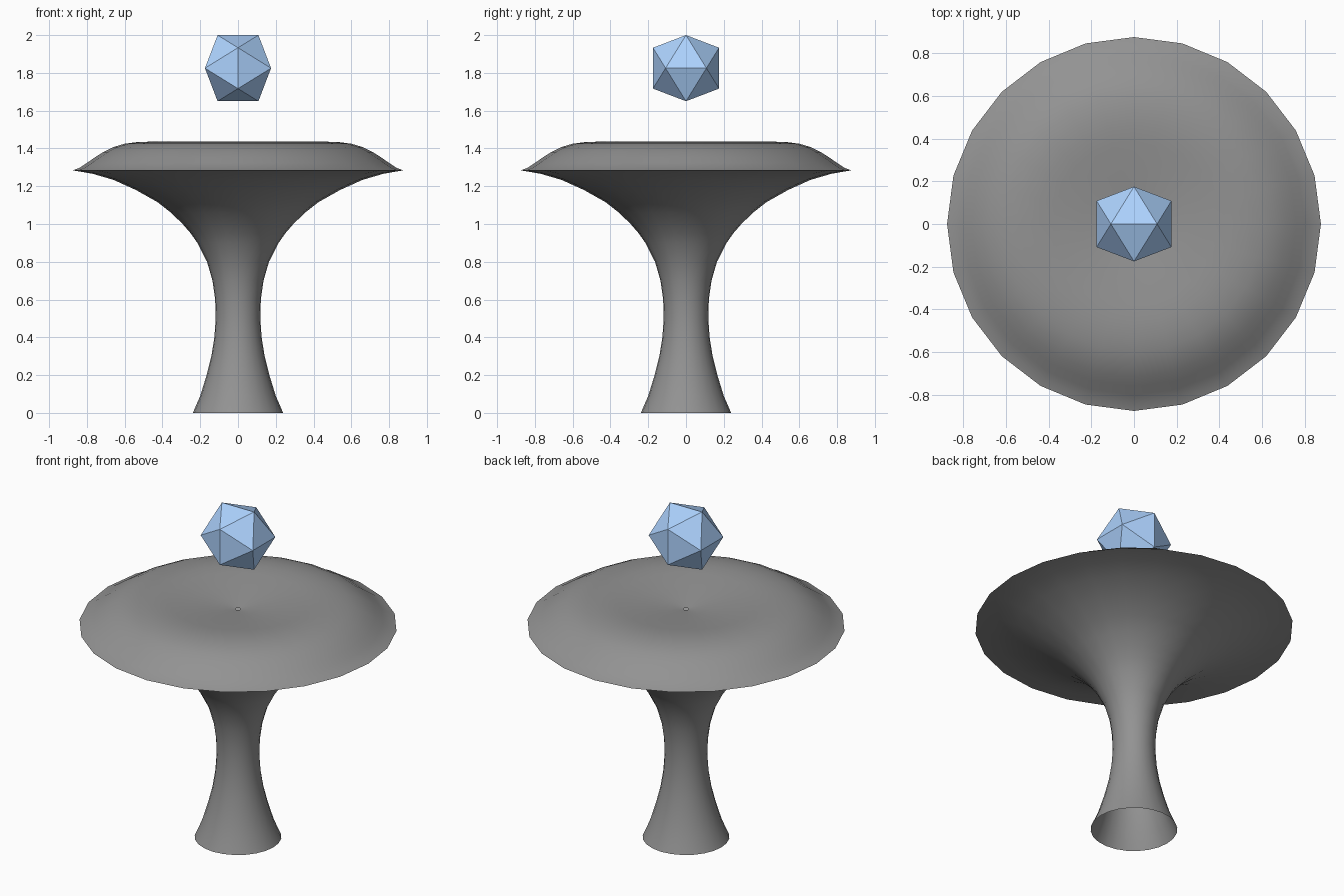
import bpy, bmesh, math

if "Cube" in bpy.data.objects:
    bpy.data.objects.remove(bpy.data.objects["Cube"])

SIDES = 24


def make_object(name, bm, color):
    bmesh.ops.recalc_face_normals(bm, faces=bm.faces)
    mesh = bpy.data.meshes.new(name)
    bm.to_mesh(mesh)
    bm.free()
    obj = bpy.data.objects.new(name, mesh)
    bpy.context.collection.objects.link(obj)
    mat = bpy.data.materials.new(name + "_color")
    mat.diffuse_color = (*color, 1)
    mat.use_nodes = True
    mat.node_tree.nodes["Principled BSDF"].inputs["Base Color"].default_value = mat.diffuse_color
    mesh.materials.append(mat)
    return obj


def lathe(name, profile, color):
    bm = bmesh.new()
    rings = [[bm.verts.new((r * math.cos(2 * math.pi * i / SIDES),
                            r * math.sin(2 * math.pi * i / SIDES), z))
              for i in range(SIDES)] for r, z in profile]
    for a, b in zip(rings, rings[1:]):
        for i in range(SIDES):
            j = (i + 1) % SIDES
            bm.faces.new((a[i], a[j], b[j], b[i]))
    obj = make_object(name, bm, color)
    obj.data.shade_smooth()
    obj.data.set_sharp_from_angle(angle=math.radians(50))
    return obj


# Pedestal: open flared foot, thin waist, wide rim, shallow dished top
lathe("pedestal", [
    (0.239, 0), (0.20, 0.09), (0.166, 0.20), (0.141, 0.30), (0.125, 0.40),
    (0.118, 0.50), (0.121, 0.60), (0.135, 0.70), (0.164, 0.80),
    (0.215, 0.90), (0.25, 0.95), (0.293, 1.0), (0.355, 1.06), (0.425, 1.115),
    (0.54, 1.18), (0.66, 1.234), (0.77, 1.266), (0.875, 1.284),
    (0.84, 1.297), (0.80, 1.323), (0.76, 1.351), (0.715, 1.38),
    (0.66, 1.407), (0.60, 1.425), (0.53, 1.434), (0.46, 1.436),
    (0.38, 1.429), (0.25, 1.413), (0.12, 1.397), (0.015, 1.383)],
    (0.29, 0.29, 0.29))

# Floating icosahedron: hull of three crossed golden rectangles
bm = bmesh.new()
long, short = 0.175, 0.175 / 1.618
for s in (-1, 1):
    for t in (-1, 1):
        bm.verts.new((s * short, 0, t * long))
        bm.verts.new((0, s * long, t * short))
        bm.verts.new((s * long, t * short, 0))
bmesh.ops.convex_hull(bm, input=bm.verts)
gem = make_object("floating_crystal", bm, (0.42, 0.65, 1.0))
gem.location.z = 1.825
